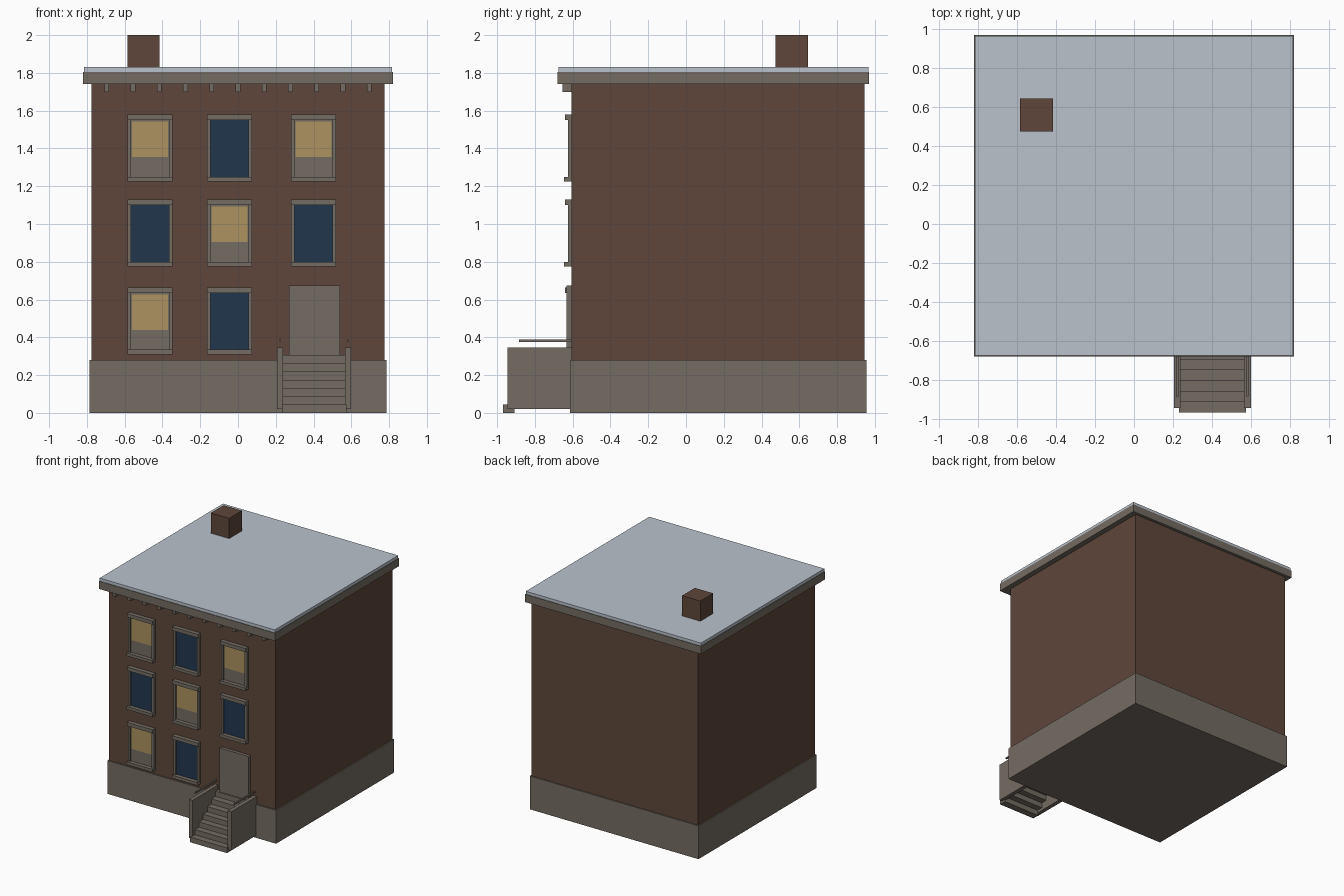
import bpy
import bmesh
from mathutils import Matrix, Vector

cube = bpy.data.objects.get("Cube")
if cube:
    bpy.data.objects.remove(cube, do_unlink=True)


def material(name, rgb):
    m = bpy.data.materials.new(name)
    m.use_nodes = True
    m.diffuse_color = (*rgb, 1)
    m.node_tree.nodes["Principled BSDF"].inputs["Base Color"].default_value = (*rgb, 1)
    return m


brick = material("brown brick", (0.112, 0.061, 0.042))
stone = material("grey stone", (0.174, 0.15, 0.124))
roofing = material("pale roofing", (0.49, 0.54, 0.60))
dark_glass = material("dark glass", (0.015, 0.037, 0.076))
blind = material("lit blind", (0.413, 0.287, 0.117))


def boxes(name, mat, *spans):
    """One object made of boxes, each given as x, y and z ranges."""
    bm = bmesh.new()
    for span in spans:
        mid = Vector([(a + b) / 2 for a, b in span])
        size = Vector([b - a for a, b in span])
        bmesh.ops.create_cube(bm, size=1, matrix=Matrix.Translation(mid) @ Matrix.Diagonal(size).to_4x4())
    mesh = bpy.data.meshes.new(name)
    bm.to_mesh(mesh)
    bm.free()
    mesh.materials.append(mat)
    ob = bpy.data.objects.new(name, mesh)
    bpy.context.collection.objects.link(ob)
    return ob


WALL = -0.605  # front face of the brickwork

# Main masses
boxes("foundation", stone, ((-0.785, 0.785), (-0.615, 0.955), (0, 0.28)))
boxes("brick_walls", brick, ((-0.775, 0.775), (WALL, 0.945), (0.28, 1.74)))
boxes("cornice", stone, ((-0.82, 0.82), (-0.68, 0.97), (1.74, 1.805)))
boxes("roof", roofing, ((-0.815, 0.815), (-0.675, 0.965), (1.805, 1.83)))
boxes("chimney", brick, ((-0.585, -0.415), (0.475, 0.645), (1.83, 2.0)))

# Small brackets under the cornice
brackets = []
for i in range(11):
    x = (i - 5) * 0.139
    brackets.append(((x - 0.013, x + 0.013), (-0.655, WALL), (1.70, 1.74)))
boxes("cornice_brackets", stone, *brackets)


def window(label, x, z, lit):
    """Window whose pane is centred on x and starts at height z."""
    half, top = 0.1, z + 0.3
    outer = half + 0.02
    boxes(label + "_frame", stone,
          ((x - outer, x - half), (-0.625, WALL), (z, top)),
          ((x + half, x + outer), (-0.625, WALL), (z, top)),
          ((x - outer, x + outer), (-0.64, WALL), (top, top + 0.03)),
          ((x - outer, x + outer), (-0.645, WALL), (z - 0.025, z)))
    pane = ((x - half, x + half), (-0.612, WALL), (z, top))
    if lit:
        boxes(label + "_lower_sash", stone, pane)
        boxes(label + "_blind", blind,
              ((x - half + 0.004, x + half - 0.004), (-0.616, -0.612), (z + 0.104, top - 0.008)))
    else:
        boxes(label + "_pane", dark_glass, pane)


# Windows: the ground floor has the door in place of the third
columns = (("right", -0.466), ("middle", -0.045), ("left", 0.40))
rows = (("ground", 0.335, (True, False)),
        ("first", 0.80, (False, True, False)),
        ("top", 1.25, (True, False, True)))
for floor, z, lights in rows:
    for (side, x), lit in zip(columns, lights):
        window(floor + "_" + side + "_window", x, z, lit)

boxes("front_door", stone, ((0.27, 0.54), (-0.632, WALL), (0.28, 0.675)))

# Open stoop: slab steps between two cheek walls, with a thin rail on each
steps = []
for i in range(7):
    y, z = -0.968 + i * 0.0545, i * 0.0437
    steps.append(((0.232, 0.575), (y, min(y + 0.06, WALL)), (z, z + 0.0437)))
boxes("stoop_steps", stone, *steps)
cheeks, rails = [], []
for side in (-1, 1):
    x = 0.4025 + side * 0.18
    cheeks.append(((x - 0.017, x + 0.017), (-0.945, WALL), (0.02, 0.345)))
    rails.append(((x - 0.006, x + 0.006), (-0.885, WALL), (0.376, 0.388)))
boxes("stoop_cheek_walls", stone, *cheeks)
boxes("stoop_rails", stone, *rails)
